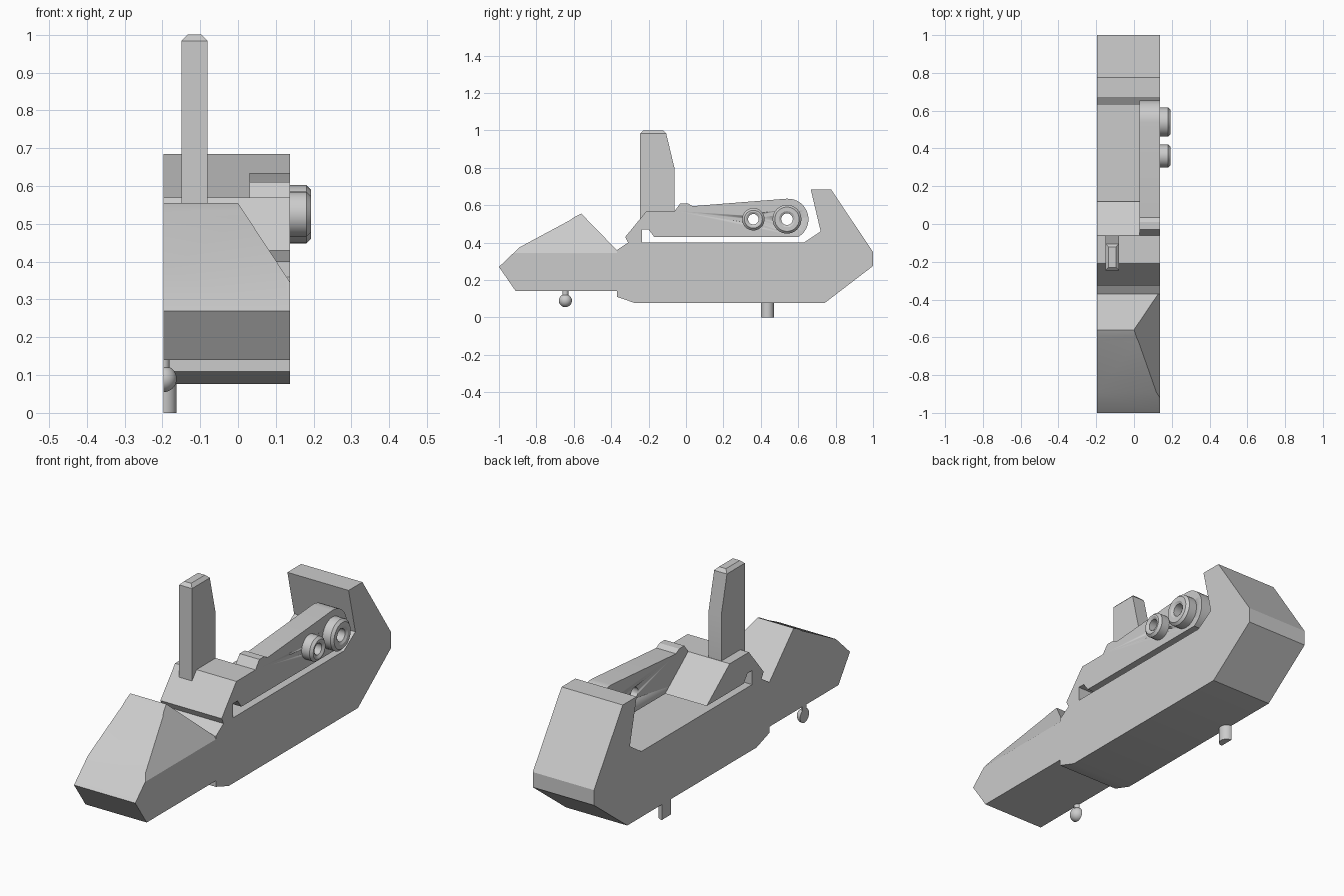
import bpy, bmesh, math
from mathutils import Vector

if "Cube" in bpy.data.objects:
    bpy.data.objects.remove(bpy.data.objects["Cube"], do_unlink=True)

LEFT, RIGHT = 0.138, -0.197   # outer side planes of the body
ARM_IN = 0.03                 # inner side of the arm

grey = bpy.data.materials.new("plain grey")
grey.use_nodes = True
grey.diffuse_color = (0.6, 0.6, 0.6, 1)
grey.node_tree.nodes["Principled BSDF"].inputs["Base Color"].default_value = (0.6, 0.6, 0.6, 1)


def finish(bm, name):
    bmesh.ops.recalc_face_normals(bm, faces=bm.faces)
    mesh = bpy.data.meshes.new(name)
    bm.to_mesh(mesh)
    bm.free()
    mesh.materials.append(grey)
    ob = bpy.data.objects.new(name, mesh)
    bpy.context.collection.objects.link(ob)
    bpy.ops.object.select_all(action='DESELECT')
    ob.select_set(True)
    bpy.context.view_layer.objects.active = ob
    bpy.ops.object.shade_smooth_by_angle(angle=math.radians(30))
    return ob


def prism(profile, x0, x1):
    """Extrude a (y, z) outline from x0 to x1."""
    bm = bmesh.new()
    face = bm.faces.new([bm.verts.new((x0, y, z)) for y, z in profile])
    new = bmesh.ops.extrude_face_region(bm, geom=[face])["geom"]
    bmesh.ops.translate(bm, vec=(x1 - x0, 0, 0),
                        verts=[v for v in new if isinstance(v, bmesh.types.BMVert)])
    bmesh.ops.recalc_face_normals(bm, faces=bm.faces)
    return bm


def slice_off(bm, point, normal):
    """Remove everything on the normal's side of a plane and cap the cut."""
    geom = bm.verts[:] + bm.edges[:] + bm.faces[:]
    cut = bmesh.ops.bisect_plane(bm, geom=geom, plane_co=point, plane_no=normal,
                                 clear_outer=True)["geom_cut"]
    edges = [e for e in cut if isinstance(e, bmesh.types.BMEdge)]
    bmesh.ops.holes_fill(bm, edges=edges)


def lathe(profile, origin, axis, steps=32):
    """Spin (radius, distance) points round an axis through origin."""
    bm = bmesh.new()
    axis, origin = Vector(axis), Vector(origin)
    side = Vector((0, 1, 0))
    verts = [bm.verts.new(origin + side * r + axis * d) for r, d in profile]
    edges = [bm.edges.new(pair) for pair in zip(verts, verts[1:])]
    bmesh.ops.spin(bm, geom=verts + edges, cent=origin, axis=axis,
                   angle=math.tau, steps=steps)
    bmesh.ops.remove_doubles(bm, verts=bm.verts, dist=0.0005)
    return bm


# Main body with the raised head, slot and hooked tail
body = [(-0.37, 0.36), (-0.31, 0.40), (-0.325, 0.43), (-0.21, 0.57), (-0.06, 0.57),
        (-0.06, 0.43), (-0.17, 0.43), (-0.20, 0.47), (-0.235, 0.47), (-0.235, 0.40),
        (0.63, 0.40), (0.72, 0.46), (0.667, 0.685), (0.775, 0.685), (1, 0.35),
        (1, 0.275), (0.74, 0.076), (-0.27, 0.076), (-0.37, 0.11)]
finish(prism(body, RIGHT, LEFT), "body")

# Nose with one bevelled top corner
nose = [(-0.37, 0.14), (-0.91, 0.14), (-1, 0.27), (-0.89, 0.375), (-0.62, 0.52),
        (-0.60, 0.535), (-0.56, 0.555), (-0.37, 0.36)]
bm = prism(nose, RIGHT, LEFT)
slice_off(bm, (0, -0.56, 0.555), Vector((0.21, 0, 0.138)).normalized())
finish(bm, "nose")

# Sloped block behind the head
finish(prism([(-0.06, 0.57), (0.12, 0.43), (-0.06, 0.43)], RIGHT, ARM_IN), "sloped_block")

# Arm with a rounded end
arm = [(-0.06, 0.43), (-0.06, 0.57), (-0.03, 0.61), (0.01, 0.61), (0.035, 0.595)]
for i in range(15):
    a = math.radians(94 - i * 11)
    arm.append((0.545 + 0.11 * math.cos(a), 0.525 + 0.11 * math.sin(a)))
arm[-1] = (0.60, 0.43)
arm_ob = finish(prism(arm, ARM_IN, LEFT), "arm")

# Ringed bosses, with their bores cut through the arm
for name, y, radius, bore in (("small_boss", 0.36, 0.06, 0.028),
                              ("large_boss", 0.54, 0.077, 0.031)):
    ring = [(bore, 0), (radius, 0), (radius, 0.043), (radius - 0.012, 0.055),
            (bore + 0.012, 0.055), (bore, 0.048), (bore, 0)]
    finish(lathe(ring, (LEFT, y, 0.525), (1, 0, 0)), name)
    plug = [(0, -0.3), (bore, -0.3), (bore, 0.3), (0, 0.3)]
    cutter = finish(lathe(plug, (LEFT, y, 0.525), (1, 0, 0)), name + "_cutter")
    cutter.hide_render = True
    mod = arm_ob.modifiers.new("bore", 'BOOLEAN')
    mod.operation, mod.solver, mod.object = 'DIFFERENCE', 'EXACT', cutter
    bpy.context.view_layer.objects.active = arm_ob
    bpy.ops.object.modifier_apply(modifier=mod.name)
    bpy.data.objects.remove(cutter, do_unlink=True)

# Upright blade with a bevelled tip
blade = [(-0.245, 0.50), (-0.245, 1.0), (-0.105, 1.0), (-0.105, 0.98), (-0.062, 0.80),
         (-0.062, 0.50)]
bm = prism(blade, -0.15, -0.08)
tip = [e for e in bm.edges if all(v.co.z > 0.99 for v in e.verts)]
bmesh.ops.bevel(bm, geom=tip, offset=0.016, segments=1, affect='EDGES')
finish(bm, "blade")

# Half-round peg and half ball on a stem, both cut flush with the side
peg = [(0, 0), (0.035, 0), (0.035, 0.09), (0, 0.09)]
ball = [(0.035 * math.sin(a), -0.035 * math.cos(a))
        for a in (math.pi * i / 16 for i in range(14))]
ball += [(0.016, 0.03), (0.016, 0.06), (0, 0.06)]
for name, outline, y, z in (("rear_peg", peg, 0.435, 0), ("ball_pin", ball, -0.645, 0.09)):
    bm = lathe(outline, (RIGHT, y, z), (0, 0, 1))
    slice_off(bm, (RIGHT, y, z), (-1, 0, 0))
    finish(bm, name)
